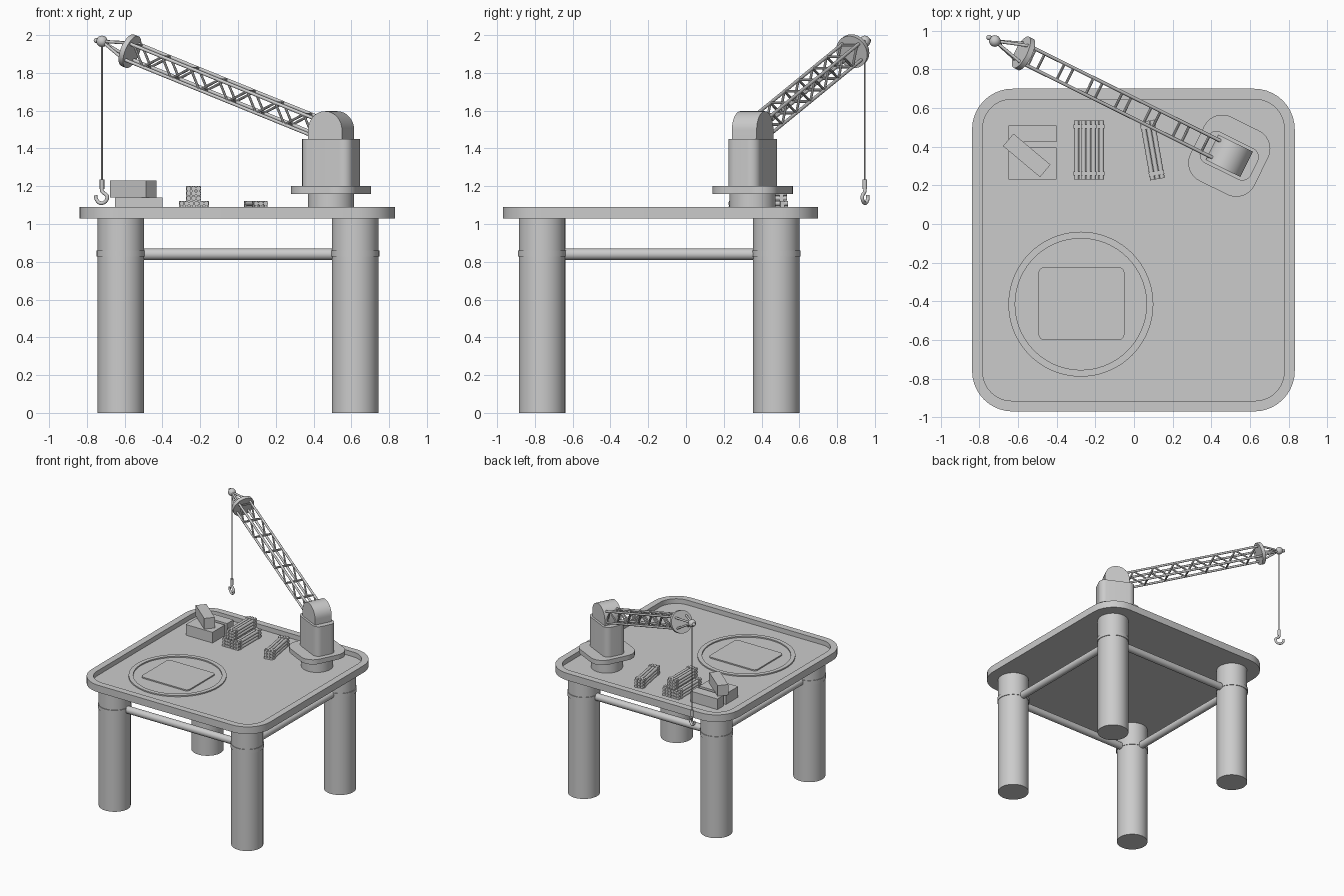
import bpy, bmesh, math
from mathutils import Vector, Matrix

if "Cube" in bpy.data.objects:
    bpy.data.objects.remove(bpy.data.objects["Cube"])


def finish(name, bm, matrix=None):
    bmesh.ops.recalc_face_normals(bm, faces=bm.faces)
    me = bpy.data.meshes.new(name)
    bm.to_mesh(me)
    bm.free()
    ob = bpy.data.objects.new(name, me)
    if matrix:
        ob.matrix_world = matrix
    bpy.context.collection.objects.link(ob)
    return ob


def rounded_rect(a, b, r, z, seg=10):
    pts = []
    for k, (sx, sy) in enumerate([(1, 1), (-1, 1), (-1, -1), (1, -1)]):
        for i in range(seg + 1):
            t = math.pi / 2 * (k + i / seg)
            pts.append((sx * (a - r) + r * math.cos(t), sy * (b - r) + r * math.sin(t), z))
    return pts


def loft(name, rings, loc=(0, 0, 0), angle=0):
    """Skin closed rings of points in order and cap both ends."""
    bm = bmesh.new()
    loops = [[bm.verts.new(p) for p in ring] for ring in rings]
    for lo, hi in zip(loops, loops[1:]):
        for i in range(len(lo)):
            j = (i + 1) % len(lo)
            bm.faces.new((lo[i], lo[j], hi[j], hi[i]))
    bm.faces.new(loops[0][::-1])
    bm.faces.new(loops[-1])
    return finish(name, bm, Matrix.Translation(loc) @ Matrix.Rotation(angle, 4, 'Z'))


def slab(name, a, b, r, z0, z1, loc=(0, 0, 0), angle=0):
    return loft(name, [rounded_rect(a, b, r, z0), rounded_rect(a, b, r, z1)], loc, angle)


def rods(name, items, seg=12, matrix=None):
    """Cylinders from p to q with radius r, in one mesh."""
    bm = bmesh.new()
    for p, q, r in items:
        p, q = Vector(p), Vector(q)
        m = Matrix.Translation((p + q) / 2) @ (q - p).to_track_quat('Z', 'Y').to_matrix().to_4x4()
        bmesh.ops.create_cone(bm, cap_ends=True, segments=seg, radius1=r, radius2=r,
                              depth=(q - p).length, matrix=m)
    return finish(name, bm, matrix)


def boxes(name, items, matrix=None):
    bm = bmesh.new()
    for c, s in items:
        bmesh.ops.create_cube(bm, size=1, matrix=Matrix.Translation(c) @ Matrix.Diagonal((*s, 1)))
    return finish(name, bm, matrix)


# Deck tray with raised rim
FLOOR = 1.05
loft("deck", [rounded_rect(.835, .835, .21, 1.03), rounded_rect(.835, .835, .21, 1.09),
              rounded_rect(.78, .78, .15, 1.09), rounded_rect(.78, .78, .15, FLOOR)],
     (-.003, -.135, 0))

# Legs, collars and braces
LX, Y0, Y1 = .62, -.762, .478
for sx, xn in ((-1, "left"), (1, "right")):
    for y, yn in ((Y0, "front"), (Y1, "back")):
        rods(f"{yn}_{xn}_leg", [((sx * LX, y, 0), (sx * LX, y, 1.032), .123)], 48)
        rods(f"{yn}_{xn}_collar", [((sx * LX, y, .828), (sx * LX, y, .86), .128)], 48)
    rods(f"{xn}_brace", [((sx * LX, Y0, .84), (sx * LX, Y1, .84), .03)], 24)
for y, yn in ((Y0, "front"), (Y1, "back")):
    rods(f"{yn}_brace", [((-LX, y, .84), (LX, y, .84), .03)], 24)

# Landing ring and plain pad on the deck floor
ring = bmesh.new()
prof = [(.34, FLOOR - .005), (.375, FLOOR - .005), (.375, FLOOR + .01), (.34, FLOOR + .01)]
N = 72
vs = [[ring.verts.new((r * math.cos(2 * math.pi * i / N), r * math.sin(2 * math.pi * i / N), z))
       for r, z in prof] for i in range(N)]
for i in range(N):
    for k in range(4):
        a, b = vs[i], vs[(i + 1) % N]
        ring.faces.new((a[k], b[k], b[(k + 1) % 4], a[(k + 1) % 4]))
finish("landing_ring", ring, Matrix.Translation((-.275, -.415, 0)))
slab("landing_pad", .222, .188, .03, FLOOR - .005, FLOOR + .01, (-.272, -.412, 0))

# Crane base, turned toward the boom
BASE = Vector((.493, .353, 0))
d = Vector((-.97, .48, .40)).normalized()
TURN = math.atan2(d.y, d.x)
rods("crane_pedestal", [(BASE + Vector((0, 0, FLOOR)), BASE + Vector((0, 0, 1.165)), .122)], 48)
slab("crane_flange", .185, .185, .105, 1.16, 1.20, BASE, TURN)
slab("crane_body", .145, .09, .05, 1.20, 1.45, BASE, TURN)
arch = [(-.10, 1.44), (.10, 1.44)] + [(.10 * math.cos(math.pi * i / 24), 1.497 + .10 * math.sin(math.pi * i / 24))
                                      for i in range(25)]
loft("crane_head", [[(x, s * .073, z) for x, z in arch] for s in (-1, 1)], BASE, TURN)

# Lattice boom: four chords, zigzag sides, rungs at the nodes
v = Vector((-d.y, d.x, 0)).normalized()
n = d.cross(v).normalized()
if n.z < 0:
    n = -n
START, PLATE = Vector((.43, .385, 1.508)), Vector((-.572, .883, 1.915))
d = (PLATE - START).normalized()
L = (PLATE - START).length
W, H, STEP = .048, .045, .089


def node(t, sv, sn):
    return START + d * t + v * (sv * W) + n * (sn * H)


rods("boom_chords", [(node(0, a, b), node(L, a, b), .009) for a in (-1, 1) for b in (-1, 1)])
lattice = []
count = int(L / STEP)
for k in range(count + 1):
    t, side = k * STEP, 1 if k % 2 else -1
    lattice.append((node(t, -1, side), node(t, 1, side), .007))
    if k < count:
        lattice += [(node(t, s, side), node(t + STEP, s, -side), .007) for s in (-1, 1)]
rods("boom_lattice", lattice, 8)
rods("boom_plate", [(PLATE - d * .014, PLATE + d * .014, .09)], 40)

# Boom tip
TIP = Vector((-.72, .947, 1.967))
rods("tip_struts", [(PLATE + v * (a * .05) + n * (b * .045), TIP, .008) for a in (-1, 1) for b in (-1, 1)])
bm = bmesh.new()
bmesh.ops.create_uvsphere(bm, u_segments=24, v_segments=14, radius=.03, matrix=Matrix.Translation(TIP))
bmesh.ops.create_uvsphere(bm, u_segments=16, v_segments=8, radius=.014,
                          matrix=Matrix.Translation(TIP + Vector((-.03, .018, .004))))
finish("tip_ball", bm)

# Cable and hook
rods("cable", [(TIP, (TIP.x, TIP.y, 1.2), .004)], 8)
rods("hook_socket", [((TIP.x, TIP.y, 1.185), (TIP.x, TIP.y, 1.235), .012)], 16)
cu = bpy.data.curves.new("hook", 'CURVE')
cu.dimensions = '3D'
cu.bevel_depth, cu.bevel_resolution, cu.use_fill_caps = .0095, 3, True
sp = cu.splines.new('BEZIER')
path = [(0, 1.2), (0, 1.175), (-.031, 1.142), (0, 1.11), (.034, 1.132), (.036, 1.152)]
sp.bezier_points.add(len(path) - 1)
for bp, (s, z) in zip(sp.bezier_points, path):
    bp.co = (TIP.x + s * math.cos(TURN), TIP.y + s * math.sin(TURN), z)
    bp.handle_left_type = bp.handle_right_type = 'AUTO'
hook = bpy.data.objects.new("hook", cu)
bpy.context.collection.objects.link(hook)

# Crates
for i, y in enumerate((.273, .354, .467)):
    boxes(f"crate_{i + 1}", [((-.525, y, FLOOR + .045), (.25, .084, .09))])
boxes("crate_top", [((0, 0, FLOOR + .135), (.25, .084, .09))],
      Matrix.Translation((-.555, .355, 0)) @ Matrix.Rotation(math.radians(-40), 4, 'Z'))


# Strapped pipe bundles, three by three
def bundle(name, x, y, z, angle=0):
    m = Matrix.Translation((x, y, z)) @ Matrix.Rotation(angle, 4, 'Z')
    rods(name + "_pipes", [((i * .0255, -.153, k * .0255), (i * .0255, .153, k * .0255), .0128)
                           for i in (-1, 0, 1) for k in (-1, 0, 1)], 14, m)
    boxes(name + "_straps", [((0, s * .122, 0), (.08, .022, .08)) for s in (-1, 1)], m)


bundle("bundle_left", -.272, .383, 1.083)
bundle("bundle_right", -.193, .383, 1.083)
bundle("bundle_top", -.235, .383, 1.162)
bundle("bundle_loose", .095, .383, 1.083, math.radians(10))

# Smooth round surfaces, keep crisp edges
for ob in bpy.data.objects:
    if ob.type == 'MESH':
        ob.select_set(True)
        bpy.context.view_layer.objects.active = ob
bpy.ops.object.shade_smooth_by_angle(angle=math.radians(35))
